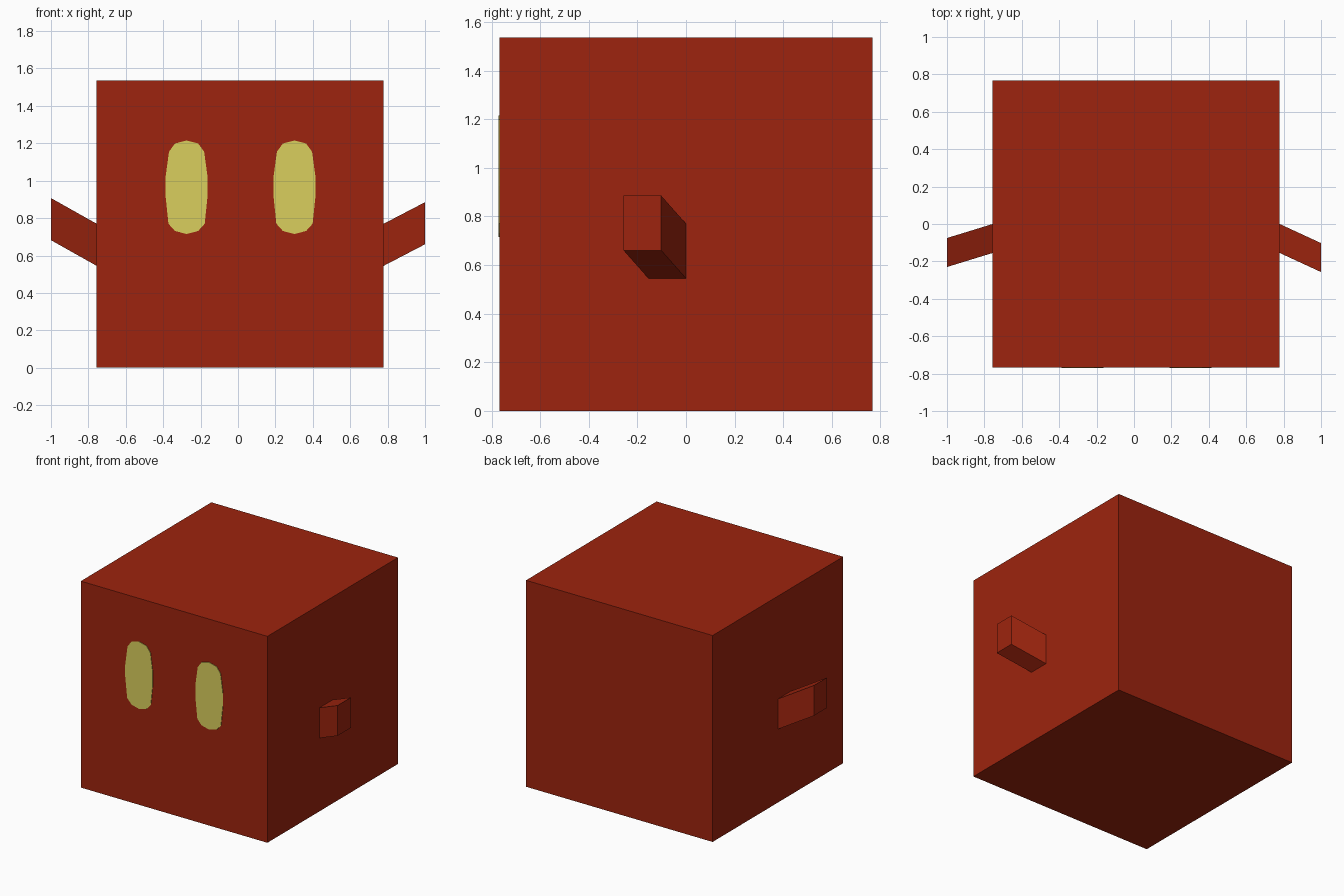
import bpy
import bmesh

if "Cube" in bpy.data.objects:
    bpy.data.objects.remove(bpy.data.objects["Cube"])


def material(name, rgb):
    m = bpy.data.materials.new(name)
    m.diffuse_color = (*rgb, 1.0)
    m.use_nodes = True
    m.node_tree.nodes["Principled BSDF"].inputs["Base Color"].default_value = m.diffuse_color
    return m


red = material("brick red", (0.337, 0.0176, 0.0044))
yellow = material("pale yellow", (0.701, 0.624, 0.109))


def loft(name, ring_a, ring_b, mat):
    """Closed solid between two matching outlines."""
    bm = bmesh.new()
    a = [bm.verts.new(p) for p in ring_a]
    b = [bm.verts.new(p) for p in ring_b]
    bm.faces.new(a)
    bm.faces.new(b)
    n = len(a)
    for i in range(n):
        j = (i + 1) % n
        bm.faces.new((a[i], a[j], b[j], b[i]))
    bmesh.ops.recalc_face_normals(bm, faces=bm.faces)
    me = bpy.data.meshes.new(name)
    bm.to_mesh(me)
    bm.free()
    me.materials.append(mat)
    ob = bpy.data.objects.new(name, me)
    bpy.context.collection.objects.link(ob)
    return ob


def rect_yz(x, y, z, w=0.155, h=0.225):
    return [(x, y, z), (x, y + w, z), (x, y + w, z + h), (x, y, z + h)]


# Cube body
X0, X1, Y, H = -0.756, 0.779, 0.767, 1.535
loft("body", rect_yz(X0, -Y, 0, 2 * Y, H), rect_yz(X1, -Y, 0, 2 * Y, H), red)

# Slanted stub arms, raised and swept forward
loft("right_arm", rect_yz(X1, -0.155, 0.545), rect_yz(1.0, -0.257, 0.66), red)
loft("left_arm", rect_yz(X0, -0.155, 0.545), rect_yz(-1.0, -0.23, 0.682), red)

# Tall rounded eyes: half outline mirrored, as thin plates
half = [(0, 0.25), (0.062, 0.234), (0.094, 0.19), (0.113, 0.05),
        (0.113, -0.04), (0.097, -0.195), (0.062, -0.234), (0, -0.25)]
outline = half + [(-x, z) for x, z in half[-2:0:-1]]
for name, cx in (("left_eye", -0.275), ("right_eye", 0.302)):
    rings = [[(cx + x, y, 0.965 + z) for x, z in outline]
             for y in (-Y, -Y - 0.004)]
    loft(name, *rings, yellow)
